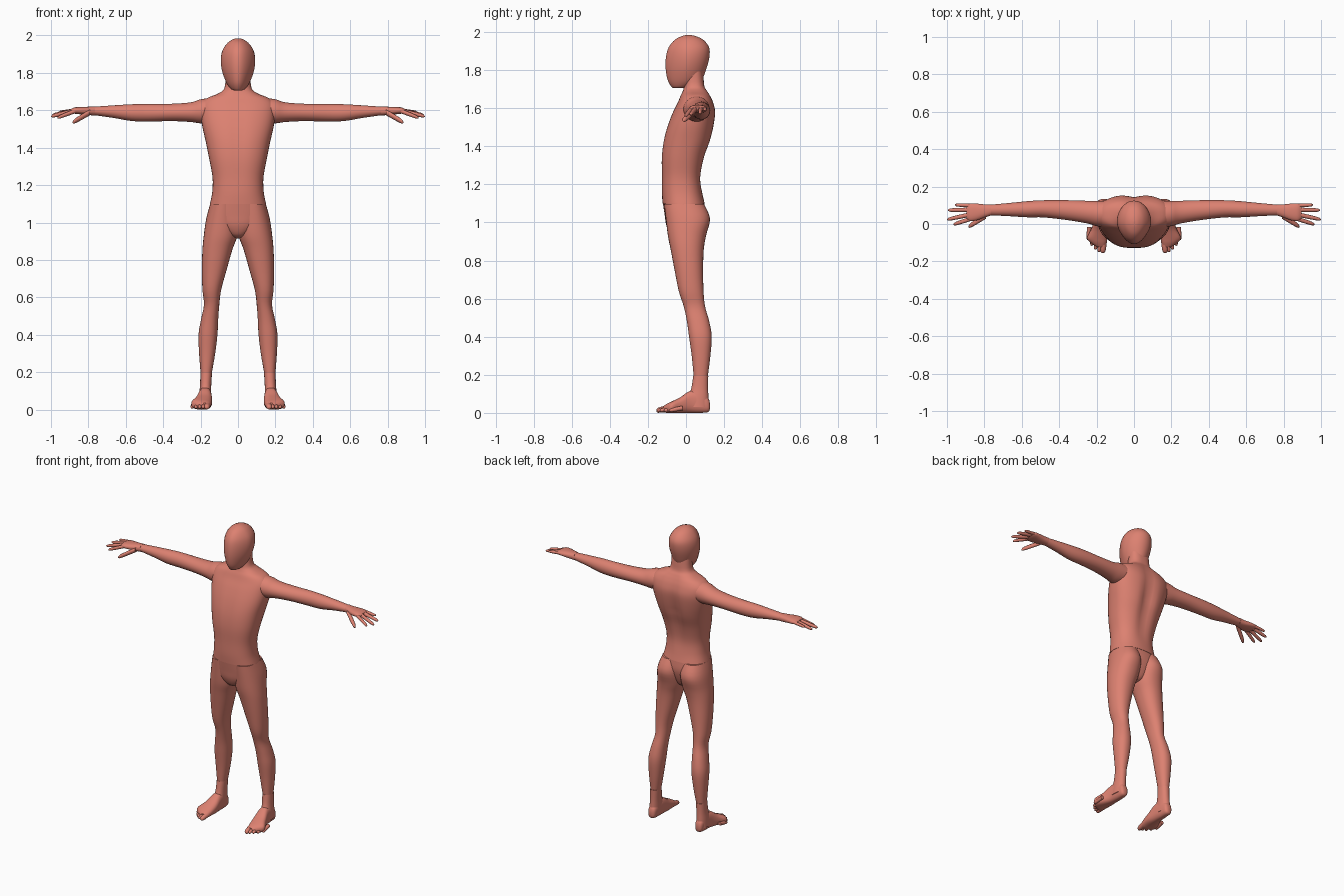
import bpy
import bmesh
import math
from mathutils import Vector

cube = bpy.data.objects.get("Cube")
if cube:
    bpy.data.objects.remove(cube, do_unlink=True)

# One warm skin colour for the whole figure
skin = bpy.data.materials.new("salmon_skin")
skin.use_nodes = True
skin.diffuse_color = (0.72, 0.22, 0.165, 1)
skin.node_tree.nodes["Principled BSDF"].inputs["Base Color"].default_value = skin.diffuse_color


def smooth_sections(sections, steps):
    """Catmull-Rom interpolation through the given cross-sections."""
    keys = [Vector(s) for s in sections]
    result = []
    for i in range(len(keys) - 1):
        before, start = keys[max(i - 1, 0)], keys[i]
        end, after = keys[i + 1], keys[min(i + 2, len(keys) - 1)]
        for k in range(steps):
            t = k / steps
            result.append(0.5 * (2 * start + (end - before) * t
                                 + (2 * before - 5 * start + 4 * end - after) * t ** 2
                                 + (3 * start - before - 3 * end + after) * t ** 3))
    return result + [keys[-1]]


def loft(name, axis, sections, side=1, power=2.0, sides=32, steps=4, shape=None):
    """Skin rounded cross-sections (position, a_min, a_max, b_min, b_max) along an axis."""
    bm = bmesh.new()
    rings = []
    for pos, a0, a1, b0, b1 in smooth_sections(sections, steps):
        ring = []
        for k in range(sides):
            angle = math.tau * k / sides
            c, s = math.cos(angle), math.sin(angle)
            c = math.copysign(abs(c) ** (2 / power), c)
            s = math.copysign(abs(s) ** (2 / power), s)
            a = (a0 + a1) / 2 + c * (a1 - a0) / 2
            b = (b0 + b1) / 2 + s * (b1 - b0) / 2
            point = {"x": (pos, a, b), "y": (a, pos, b), "z": (a, b, pos)}[axis]
            x, y, z = shape(*point) if shape else point
            ring.append(bm.verts.new((x * side, y, z)))
        rings.append(ring)
    for low, high in zip(rings, rings[1:]):
        for k in range(sides):
            n = (k + 1) % sides
            bm.faces.new((low[k], low[n], high[n], high[k]))
    bm.faces.new(rings[0])
    bm.faces.new(rings[-1])
    bmesh.ops.recalc_face_normals(bm, faces=bm.faces)
    mesh = bpy.data.meshes.new(name)
    bm.to_mesh(mesh)
    bm.free()
    mesh.materials.append(skin)
    mesh.shade_smooth()
    mesh.set_sharp_from_angle(angle=math.radians(50))
    obj = bpy.data.objects.new(name, mesh)
    bpy.context.collection.objects.link(obj)
    return obj


def centred(rows):
    """Expand (z, half_width, front, back) to a left-right symmetric section."""
    return [(z, -w, w, front, back) for z, w, front, back in rows]


def digit(name, axis, start, end, radius, side):
    """Tapered, round-tipped finger or toe."""
    start, end = Vector(start), Vector(end)
    sections = []
    for f, scale in ((0, 1), (0.5, 0.95), (0.85, 0.8), (0.96, 0.5), (1, 0.1)):
        p, r = start.lerp(end, f), radius * scale
        if axis == "x":
            sections.append((p.x, p.y - r, p.y + r, p.z - r, p.z + r))
        else:
            sections.append((p.y, p.x - r, p.x + r, max(p.z - r, 0), p.z + r))
    loft(name, axis, sections, side, sides=12, steps=2)


def torso_shape(x, y, z):
    """Spine furrow between the shoulder blades and a faint breastbone line."""
    fade = max(0, 1 - abs(z - 1.45) / 0.3)
    dent = fade * math.exp(-(x / 0.04) ** 2)
    return x, y - 0.025 * dent if y > 0.03 else y + 0.006 * dent, z


def head_shape(x, y, z):
    """Narrow the face towards the front."""
    return x * (1 - 0.22 * min(1, max(0, -y / 0.1))), y, z


# Torso with neck
loft("torso", "z", centred([
    (1.10, .15, -.123, .098),
    (1.16, .138, -.127, .085),
    (1.24, .136, -.128, .08),
    (1.34, .154, -.13, .1),
    (1.43, .172, -.12, .132),
    (1.51, .19, -.098, .15),
    (1.58, .2, -.07, .157),
    (1.63, .198, -.045, .146),
    (1.665, .165, -.03, .13),
    (1.69, .105, -.018, .115),
    (1.72, .072, -.01, .098),
    (1.80, .066, .0, .088),
]), power=2.4, sides=48, shape=torso_shape)

# Head
loft("head", "z", centred([
    (1.705, .02, -.065, -.01),
    (1.715, .04, -.078, .03),
    (1.75, .064, -.097, .082),
    (1.81, .085, -.107, .108),
    (1.87, .092, -.105, .123),
    (1.92, .083, -.091, .121),
    (1.96, .056, -.058, .09),
    (1.98, .026, -.018, .046),
    (1.985, .003, .01, .016),
]), sides=40, shape=head_shape)

# Pelvis joining the legs
loft("pelvis", "z", centred([
    (1.10, .149, -.121, .096),
    (1.04, .155, -.112, .1),
    (0.98, .12, -.102, .085),
    (0.93, .05, -.075, .06),
    (0.915, .01, -.03, .03),
]), power=2.3, sides=40)

leg = [
    (1.098, .008, .149, -.115, .094),
    (1.02, .0, .17, -.106, .126),
    (0.93, .004, .183, -.095, .105),
    (0.855, .03, .19, -.08, .093),
    (0.75, .06, .193, -.06, .09),
    (0.64, .09, .19, -.038, .092),
    (0.56, .1, .182, -.012, .1),
    (0.48, .106, .198, .005, .122),
    (0.40, .11, .211, .016, .135),
    (0.30, .122, .208, .03, .128),
    (0.195, .14, .2, .04, .115),
]
ankle = [
    (0.195, .139, .201, .038, .117),
    (0.13, .143, .203, .028, .116),
    (0.08, .143, .208, .01, .118),
    (0.03, .143, .21, .0, .12),
]
foot = [
    (.126, .165, .187, .02, .05),
    (.115, .15, .2, .004, .08),
    (.07, .143, .207, 0, .115),
    (.02, .14, .213, 0, .115),
    (-.03, .138, .23, 0, .082),
    (-.075, .142, .25, 0, .06),
    (-.1, .147, .232, 0, .048),
    (-.122, .155, .2, .004, .034),
]
arm = [
    (.12, -.015, .125, 1.535, 1.665),
    (.195, -.012, .124, 1.53, 1.66),
    (.25, .003, .124, 1.537, 1.643),
    (.35, .02, .127, 1.542, 1.635),
    (.48, .035, .127, 1.54, 1.634),
    (.57, .036, .122, 1.543, 1.632),
    (.67, .042, .112, 1.56, 1.626),
    (.77, .047, .103, 1.574, 1.619),
]
hand = [
    (.765, .046, .104, 1.573, 1.62),
    (.80, .034, .105, 1.574, 1.619),
    (.84, .02, .109, 1.578, 1.618),
    (.875, .016, .11, 1.582, 1.615),
    (.895, .03, .1, 1.588, 1.606),
]
fingers = {
    "thumb": ((.79, .045, 1.59), (.885, -.014, 1.535), .016),
    "index_finger": ((.865, .03, 1.598), (.965, -.002, 1.56), .012),
    "middle_finger": ((.865, .053, 1.6), (1, .024, 1.567), .012),
    "ring_finger": ((.865, .076, 1.601), (.995, .074, 1.574), .012),
    "little_finger": ((.865, .098, 1.6), (.958, .102, 1.59), .01),
}

# Limbs on both sides
for label, side in (("left", 1), ("right", -1)):
    loft(label + "_leg", "z", leg, side, power=2.2)
    loft(label + "_ankle", "z", ankle, side, power=2.2)
    loft(label + "_foot", "y", foot, side, power=2.5)
    loft(label + "_arm", "x", arm, side)
    loft(label + "_hand", "x", hand, side, power=2.3)
    for name, (start, end, radius) in fingers.items():
        digit(f"{label}_{name}", "x", start, end, radius, side)
    # Toes fan outwards and get shorter
    for i in range(5):
        x, y = .167 + .0195 * i, -.156 + .004 * i * (i + .3)
        digit(f"{label}_toe_{i + 1}", "y", (x - .006, y + .07, .026),
              (x, y, .012), .017 if i == 0 else .012, side)
